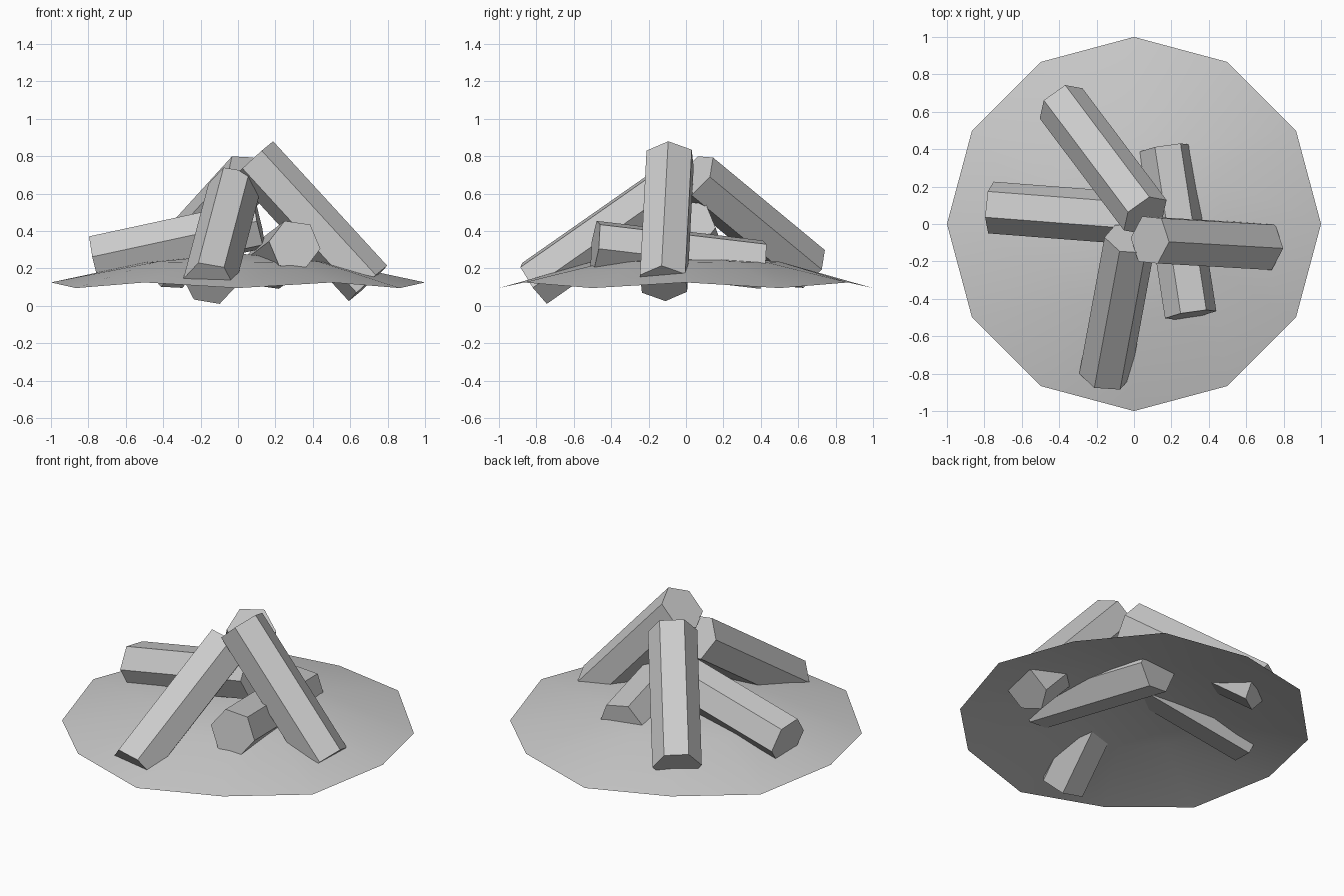
import bpy, bmesh, math
from mathutils import Vector, Matrix

if "Cube" in bpy.data.objects:
    bpy.data.objects.remove(bpy.data.objects["Cube"])


def make_object(name, bm):
    bmesh.ops.recalc_face_normals(bm, faces=bm.faces)
    mesh = bpy.data.meshes.new(name)
    bm.to_mesh(mesh)
    bm.free()
    ob = bpy.data.objects.new(name, mesh)
    bpy.context.collection.objects.link(ob)
    return ob


def log(name, start, end, corner, radius=0.14):
    """Six-sided log between two centres; corner points towards one edge."""
    a, b = Vector(start), Vector(end)
    axis = (b - a).normalized()
    u = Vector(corner)
    u = (u - axis * u.dot(axis)).normalized()
    v = axis.cross(u)
    rot = Matrix((u, v, axis)).transposed().to_4x4()
    bm = bmesh.new()
    bmesh.ops.create_cone(bm, cap_ends=True, segments=6, radius1=radius,
                          radius2=radius, depth=(b - a).length)
    # line up a vertex of the hexagon with the corner direction
    ref = bm.verts[:][0].co
    spin = Matrix.Rotation(-math.atan2(ref.y, ref.x), 4, 'Z')
    bm.transform(Matrix.Translation((a + b) / 2) @ rot @ spin)
    return make_object(name, bm)


# ash mound: open twelve-sided sheet with a wavy rim
bm = bmesh.new()
N = 12
rings = []
for r, z_even, z_odd in ((1.0, 0.125, 0.095), (0.5, 0.232, 0.236)):
    ring = []
    for i in range(N):
        t = 2 * math.pi * i / N
        z = z_odd if i % 2 else z_even
        ring.append(bm.verts.new((r * math.cos(t), r * math.sin(t), z)))
    rings.append(ring)
centre = bm.verts.new((0, 0, 0.28))
for i in range(N):
    j = (i + 1) % N
    bm.faces.new((rings[0][i], rings[0][j], rings[1][j], rings[1][i]))
    bm.faces.new((rings[1][i], rings[1][j], centre))
bm.normal_update()
for f in bm.faces:
    f.smooth = True
make_object("ash_mound", bm)

# leaning logs
log("right_log", (0.695, -0.12, 0.12), (0.085, -0.085, 0.785), (0.1, -0.01, 0.09))
log("front_log", (-0.155, -0.81, 0.12), (-0.02, -0.08, 0.63), (-0.055, -0.06, 0.11))
log("back_log", (-0.39, 0.645, 0.2), (0.06, 0.047, 0.695), (0.02, 0.09, 0.09))
# low logs
log("left_log", (-0.765, 0.088, 0.245), (0.115, 0.02, 0.435), (0, -0.137, 0.02))
log("cross_log", (0.303, -0.485, 0.325), (0.165, 0.405, 0.22), (0.085, 0, 0.109))
